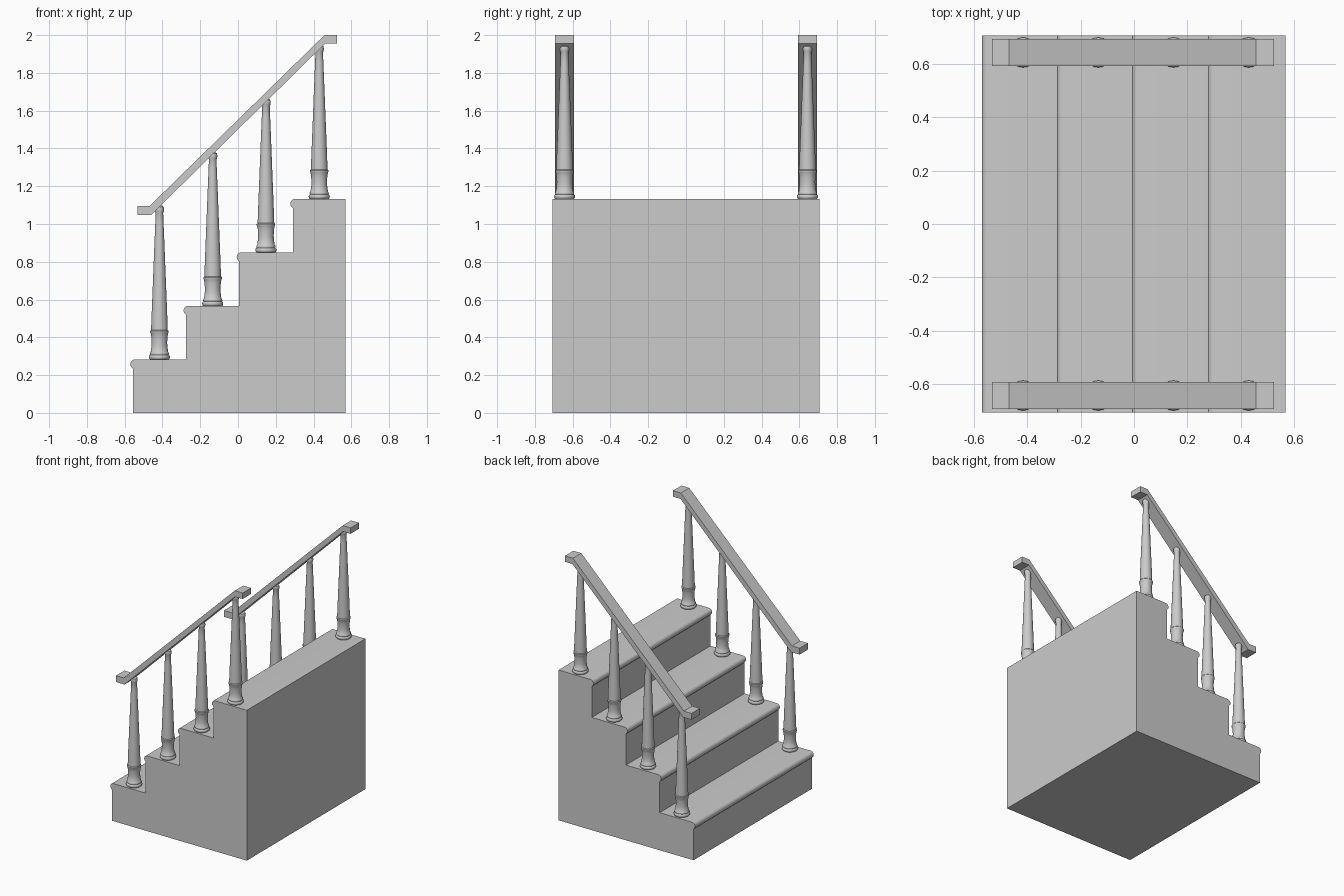
import bpy, bmesh
from math import sin, cos, pi

if "Cube" in bpy.data.objects:
    bpy.data.objects.remove(bpy.data.objects["Cube"])


def finish(name, bm, smooth=None):
    bmesh.ops.recalc_face_normals(bm, faces=bm.faces[:])
    me = bpy.data.meshes.new(name)
    bm.to_mesh(me)
    bm.free()
    ob = bpy.data.objects.new(name, me)
    bpy.context.collection.objects.link(ob)
    if smooth is not None:
        bpy.ops.object.select_all(action='DESELECT')
        ob.select_set(True)
        bpy.context.view_layer.objects.active = ob
        bpy.ops.object.shade_smooth_by_angle(angle=smooth)
    return ob


def extrude_profile(name, pts, y0, y1, smooth=None):
    """Extrude a closed x/z outline from y0 to y1."""
    bm = bmesh.new()
    face = bm.faces.new([bm.verts.new((x, y0, z)) for x, z in pts])
    res = bmesh.ops.extrude_face_region(bm, geom=[face])
    verts = [v for v in res['geom'] if isinstance(v, bmesh.types.BMVert)]
    bmesh.ops.translate(bm, verts=verts, vec=(0, y1 - y0, 0))
    return finish(name, bm, smooth)


def lathe(name, profile, loc, n=24):
    """Revolve (radius, height) points around a vertical axis."""
    bm = bmesh.new()
    rings = [[bm.verts.new((loc[0] + r * cos(2 * pi * i / n),
                            loc[1] + r * sin(2 * pi * i / n),
                            loc[2] + z)) for i in range(n)] for r, z in profile]
    for a, b in zip(rings, rings[1:]):
        for i in range(n):
            j = (i + 1) % n
            bm.faces.new((a[i], a[j], b[j], b[i]))
    bm.faces.new(rings[0])
    bm.faces.new(rings[-1])
    return finish(name, bm, 0.7)


# Staircase body: stepped outline with a rounded nosing on every tread
RISE = 1.133 / 4
risers = [-0.557, -0.275, 0.006, 0.29]
R = 0.025
outline = [(0.568, 0), (risers[0], 0)]
for k, x in enumerate(risers):
    top = RISE * (k + 1)
    cx = x - 0.013 + R
    for i in range(11):
        a = -pi / 2 - pi * i / 10
        px = cx + R * cos(a)
        if i < 3:
            px = min(px, x)
        outline.append((px, top - R + R * sin(a)))
    outline.append((risers[k + 1] if k < 3 else 0.568, top))
extrude_profile("stairs", outline, -0.706, 0.706, 0.6)

# Turned baluster profile (radius, height)
baluster = [(0.050, 0), (0.054, 0.004), (0.056, 0.012), (0.054, 0.020),
            (0.049, 0.024), (0.051, 0.030), (0.049, 0.036), (0.046, 0.040),
            (0.042, 0.07), (0.041, 0.09), (0.043, 0.12), (0.046, 0.138),
            (0.049, 0.144), (0.049, 0.151), (0.044, 0.156), (0.043, 0.19),
            (0.040, 0.27), (0.034, 0.42), (0.027, 0.60), (0.022, 0.72),
            (0.020, 0.775), (0.023, 0.782), (0.025, 0.795), (0.022, 0.808),
            (0.012, 0.815)]

# Handrail outline: level ends joined by a sloping run
rail = [(-0.532, 1.047), (-0.461, 1.047), (0.461, 1.955), (0.524, 1.955),
        (0.524, 2.0), (0.458, 2.0), (-0.468, 1.095), (-0.532, 1.095)]

for side, s in (("front", -1), ("back", 1)):
    y = s * 0.643
    extrude_profile(side + "_handrail", rail, y - 0.05, y + 0.05)
    for k in range(4):
        lathe(f"{side}_baluster_{k + 1}", baluster,
              (-0.416 + 0.282 * k, y, RISE * (k + 1)))
